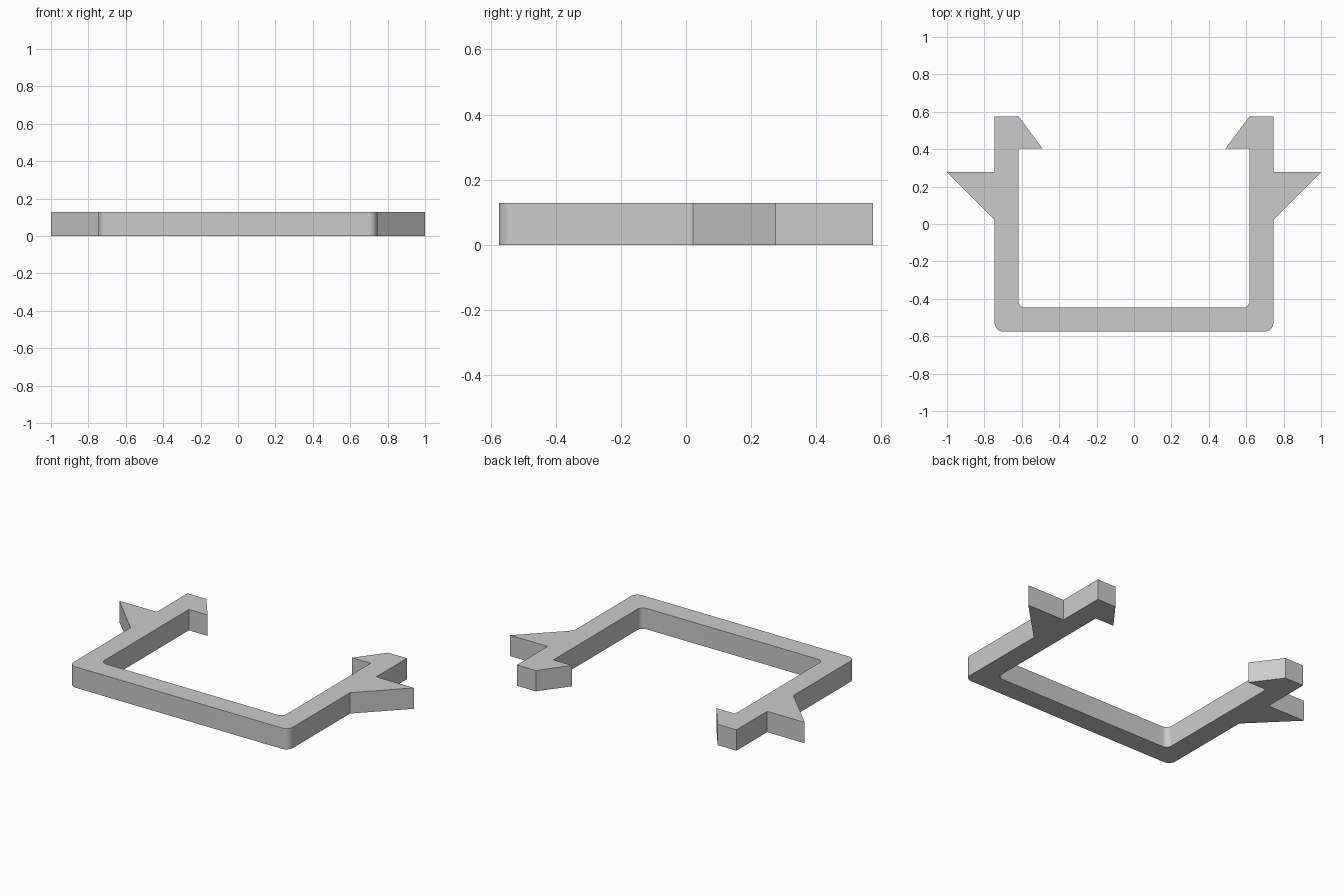
import bpy, bmesh, math

if "Cube" in bpy.data.objects:
    bpy.data.objects.remove(bpy.data.objects["Cube"], do_unlink=True)

THICK = 0.128

grey = bpy.data.materials.new("light grey plastic")
grey.use_nodes = True
colour = (0.6, 0.6, 0.6, 1)
grey.diffuse_color = colour
grey.node_tree.nodes["Principled BSDF"].inputs["Base Color"].default_value = colour


def arc(cx, cy, r, start, end, steps=8):
    """Points of a rounded corner, angles in degrees."""
    angles = [math.radians(start + (end - start) * i / steps) for i in range(steps + 1)]
    return [(cx + r * math.cos(a), cy + r * math.sin(a)) for a in angles]


# Left half of the outline: outer corner, outer barb, arm end, inner hook, inner corner
half = arc(0.70, -0.53, 0.045, -90, 0)
half += [(0.745, 0.022), (1.0, 0.277), (0.745, 0.277), (0.745, 0.575),
         (0.617, 0.575), (0.49, 0.405), (0.617, 0.405)]
half += arc(0.582, -0.412, 0.035, 0, -90)
outline = half + [(-x, y) for x, y in reversed(half)]

# Extrude the mirrored outline into the clip
bm = bmesh.new()
base = bm.faces.new([bm.verts.new((x, y, 0)) for x, y in outline])
top = bmesh.ops.extrude_face_region(bm, geom=[base], use_keep_orig=True)
bmesh.ops.translate(bm, vec=(0, 0, THICK),
                    verts=[v for v in top["geom"] if isinstance(v, bmesh.types.BMVert)])
bmesh.ops.recalc_face_normals(bm, faces=bm.faces)
mesh = bpy.data.meshes.new("clip_frame")
bm.to_mesh(mesh)
bm.free()
mesh.materials.append(grey)

clip = bpy.data.objects.new("clip_frame", mesh)
bpy.context.collection.objects.link(clip)
bpy.ops.object.select_all(action="DESELECT")
clip.select_set(True)
bpy.context.view_layer.objects.active = clip
bpy.ops.object.shade_smooth_by_angle(angle=math.radians(30))
